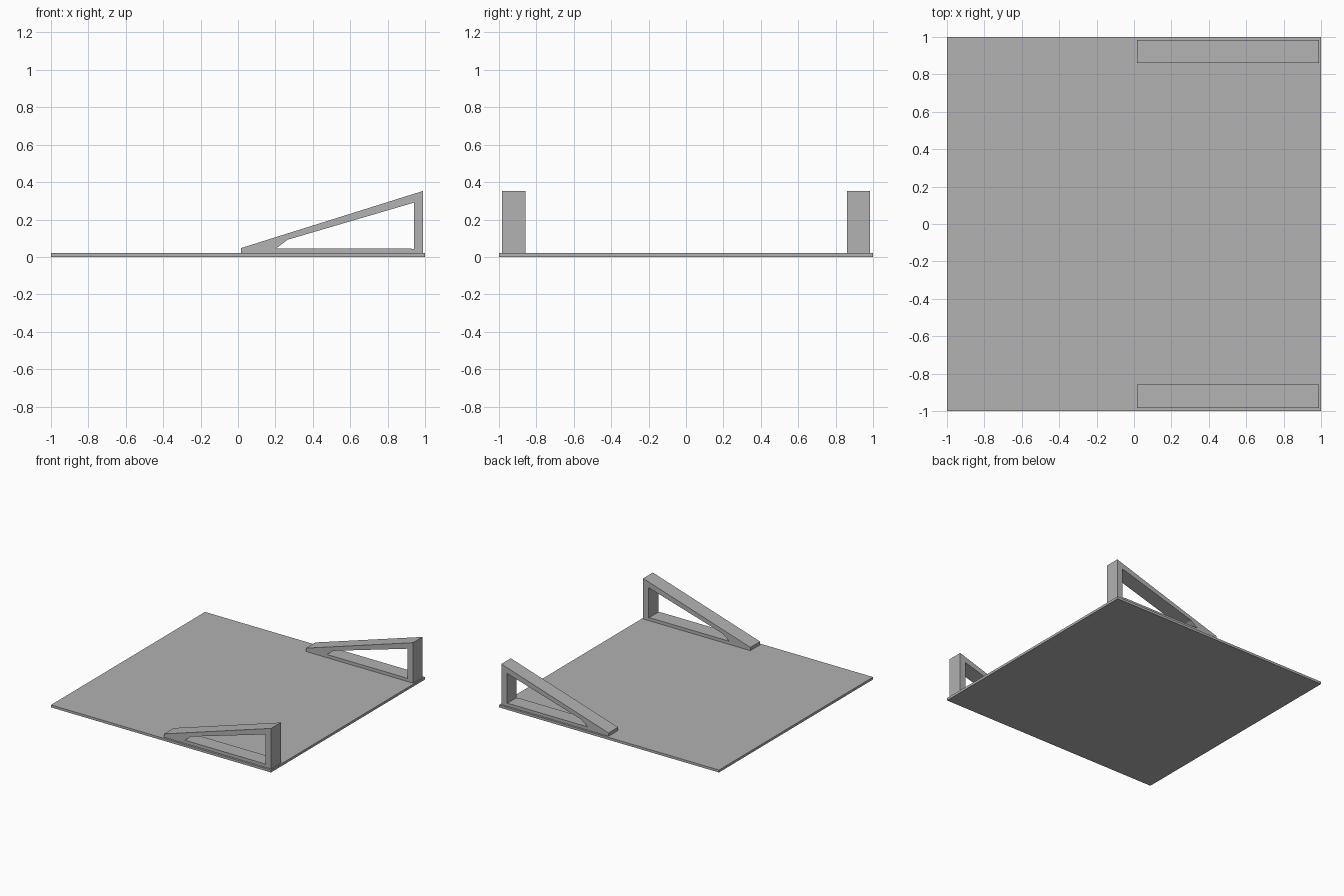
import bpy
import math

if "Cube" in bpy.data.objects:
    bpy.data.objects.remove(bpy.data.objects["Cube"], do_unlink=True)

GREY = (0.445, 0.445, 0.445, 1.0)
grey = bpy.data.materials.new("plain grey")
grey.use_nodes = True
grey.diffuse_color = GREY
grey.node_tree.nodes["Principled BSDF"].inputs["Base Color"].default_value = GREY

PLATE_TOP = 0.02

# Square base plate
bpy.ops.mesh.primitive_cube_add(size=1, location=(0, 0, PLATE_TOP / 2))
plate = bpy.context.object
plate.name = "base_plate"
plate.scale = (2, 2, PLATE_TOP)
bpy.ops.object.transform_apply(location=False, rotation=False, scale=True)
plate.data.materials.append(grey)

# Side profile of a wedge bracket: outline and triangular opening, as (x, z)
OUTLINE = [(0.015, PLATE_TOP), (0.99, PLATE_TOP), (0.99, 0.353), (0.015, 0.047)]
OPENING = [(0.205, 0.046), (0.265, 0.092), (0.94, 0.29), (0.94, 0.042), (0.91, 0.046)]


def bracket(name, y_min, y_max):
    """Extrude the filled profile along y and turn it into a mesh."""
    curve = bpy.data.curves.new(name, "CURVE")
    curve.dimensions = "2D"
    curve.fill_mode = "BOTH"
    curve.extrude = (y_max - y_min) / 2
    for loop in (OUTLINE, OPENING):
        spline = curve.splines.new("POLY")
        spline.points.add(len(loop) - 1)
        for point, (x, z) in zip(spline.points, loop):
            point.co = (x, z, 0, 1)
        spline.use_cyclic_u = True
    curve.materials.append(grey)
    obj = bpy.data.objects.new(name, curve)
    bpy.context.collection.objects.link(obj)
    obj.location.y = (y_min + y_max) / 2
    obj.rotation_euler.x = math.radians(90)
    bpy.ops.object.select_all(action="DESELECT")
    obj.select_set(True)
    bpy.context.view_layer.objects.active = obj
    bpy.ops.object.convert(target="MESH")
    bpy.ops.object.shade_flat()


# One bracket along each edge of the plate
bracket("front_bracket", -0.983, -0.857)
bracket("back_bracket", 0.861, 0.984)
